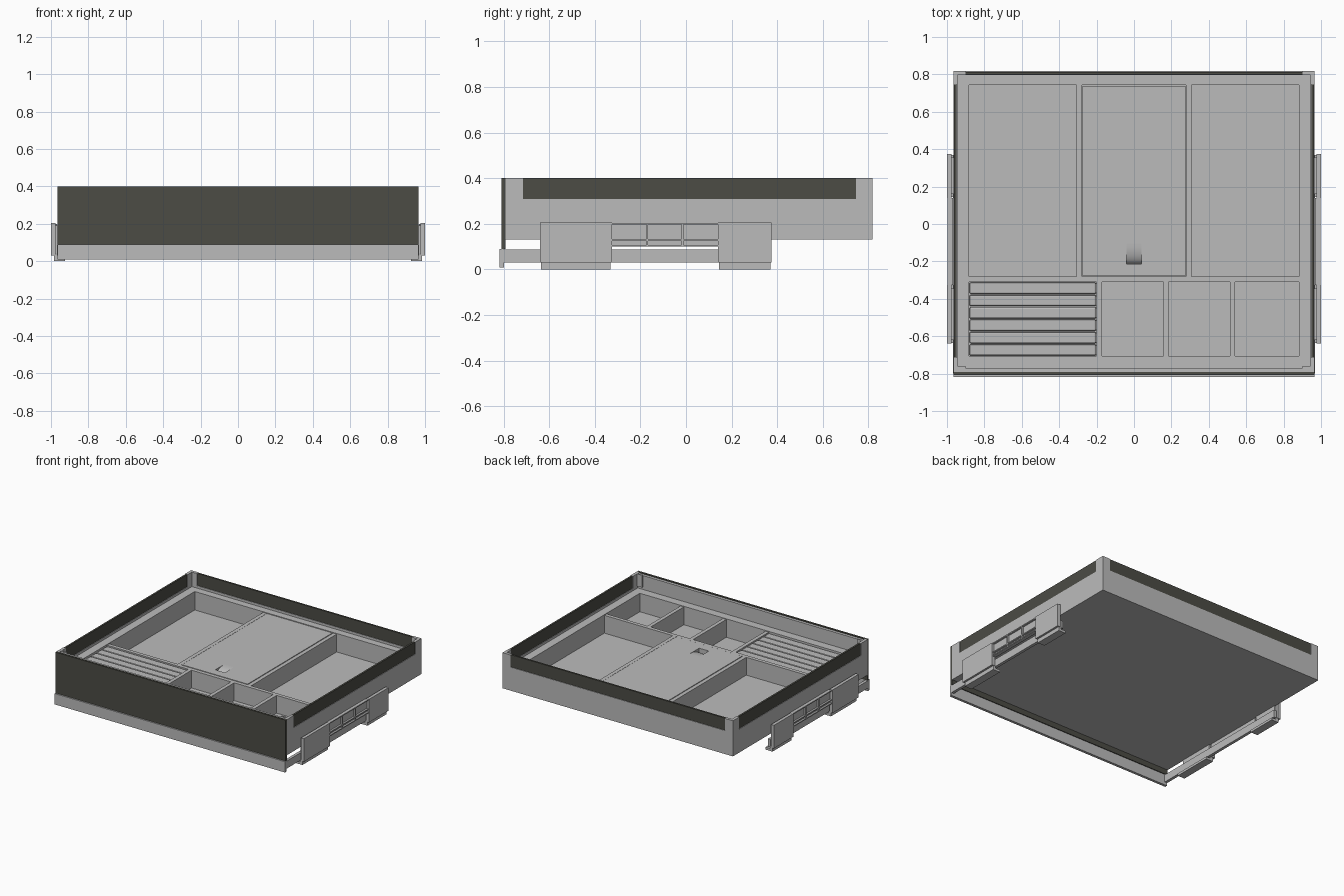
import bpy, bmesh, math

cube = bpy.data.objects.get("Cube")
if cube:
    bpy.data.objects.remove(cube)


def material(name, rgb):
    m = bpy.data.materials.new(name)
    m.use_nodes = True
    m.diffuse_color = (*rgb, 1)
    m.node_tree.nodes["Principled BSDF"].inputs["Base Color"].default_value = (*rgb, 1)
    return m


GREY = material("light grey", (0.5, 0.5, 0.5))
DARK = material("dark glass", (0.072, 0.072, 0.06))


def finish(name, bm, mat, bevel=0):
    mesh = bpy.data.meshes.new(name)
    bm.normal_update()
    bm.to_mesh(mesh)
    bm.free()
    mesh.materials.append(mat)
    ob = bpy.data.objects.new(name, mesh)
    bpy.context.collection.objects.link(ob)
    if bevel:
        mod = ob.modifiers.new("Bevel", "BEVEL")
        mod.width, mod.segments = bevel, 2
    return ob


def box(name, x, y, z, mat=GREY, bevel=0):
    bm = bmesh.new()
    bmesh.ops.create_cube(bm, size=1)
    for v in bm.verts:
        v.co = [r[0] if c < 0 else r[1] for c, r in zip(v.co, (x, y, z))]
    return finish(name, bm, mat, bevel)


def pair(name, x, y, z, mat=GREY, bevel=0):
    """The same box on the left (+x) and on the right (-x)."""
    box("left_" + name, x, y, z, mat, bevel)
    box("right_" + name, (-x[1], -x[0]), y, z, mat, bevel)


W, BACK, FRONT = 0.966, 0.818, -0.792      # outer limits of the drawer body
BASE, WALL, TOP = 0.13, 0.308, 0.40        # body heights
FLOOR, RIM, DIV = 0.15, 0.29, 0.285        # tray heights

# Drawer body: floor, walls and corner posts
box("drawer_floor", (-W, W), (FRONT, BACK), (BASE, FLOOR))
pair("side_wall", (W - 0.022, W), (FRONT, BACK), (FLOOR, WALL))
box("back_wall", (-W, W), (BACK - 0.022, BACK), (FLOOR, WALL))
box("front_wall", (-W, W), (FRONT, FRONT + 0.022), (FLOOR, TOP - 0.005))
for end, y0, y1 in (("front", FRONT, -0.715), ("back", 0.745, BACK)):
    pair(end + "_post_side", (W - 0.022, W), (y0, y1), (WALL, TOP))
pair("back_post_return", (0.9, W - 0.022), (BACK - 0.022, BACK), (WALL, TOP))
pair("front_post_return", (0.9, W - 0.022), (-0.77, -0.76), (WALL, TOP))

# Dark glazing around the upper edge, and the front panel
pair("side_glass", (W - 0.018, W - 0.004), (-0.715, 0.745), (WALL, TOP), DARK)
box("back_glass", (-0.9, 0.9), (BACK - 0.018, BACK - 0.004), (WALL, TOP), DARK)
box("front_panel", (-W, W), (-0.808, FRONT), (0.09, TOP), DARK)

# Front lip below the panel
box("front_lip", (-W, W), (-0.818, -0.798), (0.008, 0.09))

# Tray rim
pair("tray_side_rim", (0.882, W - 0.022), (-0.77, 0.796), (FLOOR, RIM))
box("tray_back_rim", (-0.882, 0.882), (0.742, 0.796), (FLOOR, RIM))
box("tray_front_rim", (-0.882, 0.882), (-0.77, -0.707), (FLOOR, RIM))

# Tray dividers
box("cross_divider", (-0.882, 0.882), (-0.31, -0.282), (FLOOR, DIV))
pair("long_divider", (0.279, 0.308), (-0.282, 0.742), (FLOOR, DIV))
for i, x in enumerate((-0.2, 0.157, 0.513)):
    box(f"front_divider_{i + 1}", (x, x + 0.028), (-0.707, -0.31), (FLOOR, DIV))

# Central lid, made of four pieces around the finger scoop
HX, Y0, Y1, LID = 0.04, -0.215, -0.105, (0.235, 0.287)
pair("lid_half", (HX, 0.275), (-0.278, 0.738), LID)
box("lid_back", (-HX, HX), (Y1, 0.738), LID)
box("lid_front", (-HX, HX), (-0.278, Y0), LID)

# Curved scoop, falling from the back to the front
bm = bmesh.new()
STEPS = 10
rows = []
for i in range(STEPS + 1):
    a = math.pi / 2 * i / STEPS
    y, z = Y1 + (Y0 - Y1) * math.sin(a), LID[0] + (LID[1] - LID[0]) * math.cos(a)
    rows.append([bm.verts.new((x, y, z)) for x in (-HX, HX)])
for a, b in zip(rows, rows[1:]):
    f = bm.faces.new((a[0], b[0], b[1], a[1]))
    f.smooth = True
finish("finger_scoop", bm, GREY)

# Slatted insert
box("slat_base", (-0.882, -0.2), (-0.707, -0.31), (FLOOR, 0.255))
pitch = (0.707 - 0.31) / 6
for i in range(6):
    y = -0.707 + i * pitch
    box(f"slat_{i + 1}", (-0.88, -0.202), (y + 0.003, y + pitch - 0.003), (0.25, 0.28), bevel=0.008)

# Runners: rail, mounting plates, feet and a ribbed recess between the plates
pair("runner_rail", (0.945, 0.967), (-0.8, 0.37), (0.03, 0.087))
for end, y0, y1 in (("front", -0.64, -0.325), ("back", 0.14, 0.375)):
    pair(end + "_plate", (0.976, 1.0), (y0, y1), (0.03, 0.205))
    pair(end + "_plate_spacer", (0.96, 0.98), (y0 + 0.02, y1 - 0.02), (0.04, 0.19))
    pair(end + "_foot", (0.925, 0.985), (y0 + 0.005, y1 - 0.005), (0, 0.018))
    pair(end + "_foot_web", (0.965, 0.985), (y0 + 0.005, y1 - 0.005), (0.01, 0.035))
pair("recess_panel", (0.967, 0.982), (-0.325, 0.14), (0.1, 0.2))
for i, z in enumerate((0.1, 0.125, 0.196)):
    pair(f"recess_bar_{i + 1}", (0.98, 0.996), (-0.325, 0.14), (z, z + 0.008))
for i, y in enumerate((-0.17, -0.015)):
    pair(f"recess_rib_{i + 1}", (0.98, 0.996), (y - 0.004, y + 0.004), (0.1, 0.2))
